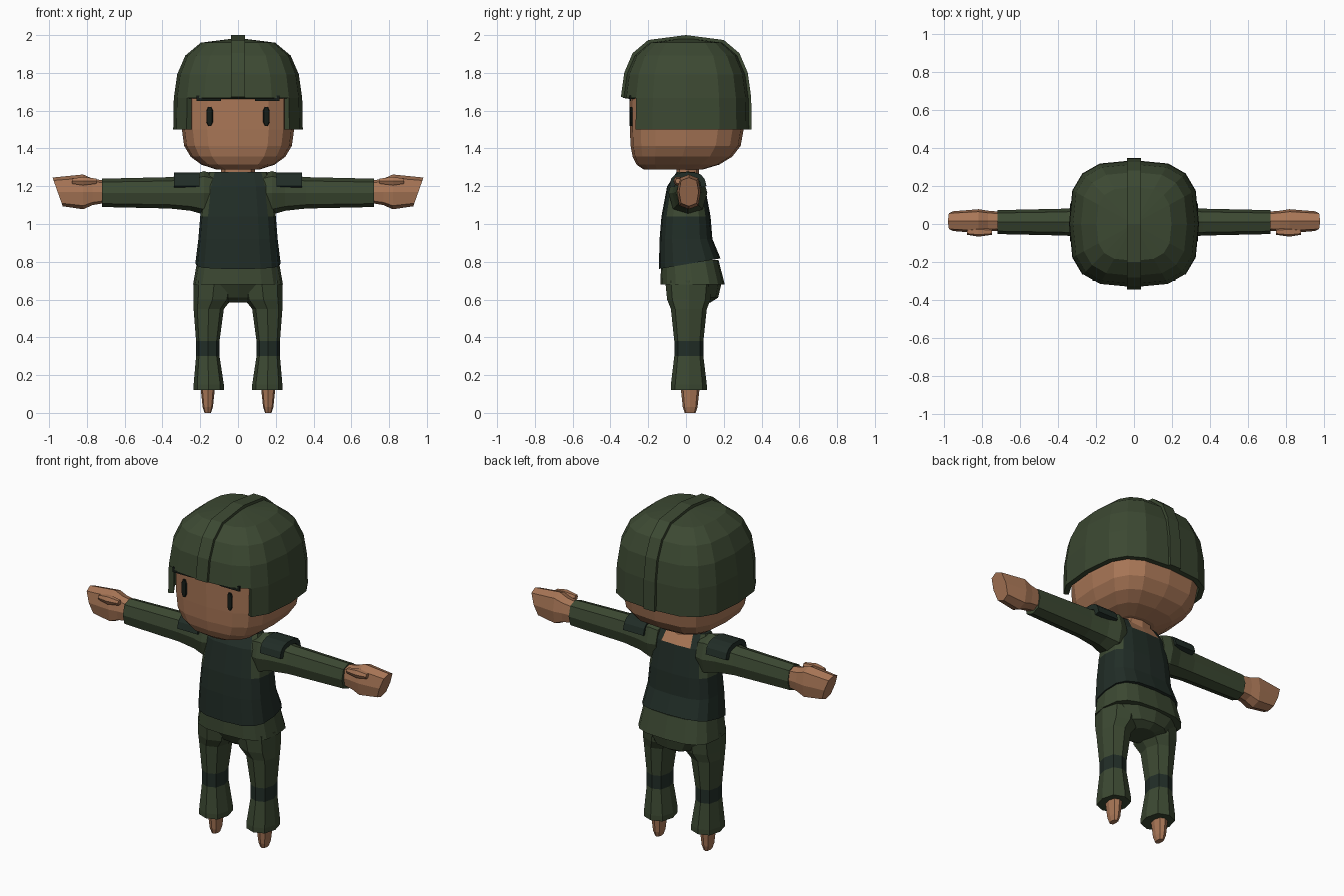
import bpy, bmesh
from math import sin, cos, tau

default_cube = bpy.data.objects.get("Cube")
if default_cube:
    bpy.data.objects.remove(default_cube, do_unlink=True)


def material(name, red, green, blue):
    mat = bpy.data.materials.new(name)
    mat.use_nodes = True
    colour = (red, green, blue, 1)
    mat.diffuse_color = colour
    mat.node_tree.nodes["Principled BSDF"].inputs["Base Color"].default_value = colour
    return mat


GREEN = material("olive green", .045, .066, .032)
DARK = material("dark green", .015, .026, .02)
SKIN = material("skin", .4, .185, .095)
BLACK = material("near black", .008, .012, .009)


def power(value, exponent):
    """Superellipse coordinate for a sine or cosine."""
    return (1 if value >= 0 else -1) * abs(value) ** (2 / exponent)


def finish(name, mesh_data, materials, mirror, thickness):
    mesh = bpy.data.meshes.new(name)
    mesh_data.to_mesh(mesh)
    mesh_data.free()
    for mat in materials:
        mesh.materials.append(mat)
    part = bpy.data.objects.new(name, mesh)
    bpy.context.collection.objects.link(part)
    if thickness:
        solid = part.modifiers.new("thickness", "SOLIDIFY")
        solid.thickness, solid.offset = thickness, -1
    if mirror:
        part.modifiers.new("mirror", "MIRROR")


def loft(name, rings, *materials, along_x=False, sides=8, exponent=2.5, rule=None,
         tilt=None, mirror=False, thickness=0, hollow=False):
    """Join superellipse rings, each (position, radius a, radius b, centre a, centre b)."""
    bm = bmesh.new()
    loops = []
    for index, (position, radius_a, radius_b, centre_a, centre_b) in enumerate(rings):
        loop = []
        for side in range(sides):
            angle = tau * side / sides
            a = power(cos(angle), exponent)
            b = power(sin(angle), exponent)
            along = position + (tilt or {}).get(index, 0) * b
            a = centre_a + radius_a * a
            b = centre_b + radius_b * b
            loop.append(bm.verts.new((along, a, b) if along_x else (a, b, along)))
        loops.append(loop)
    for lower, upper in zip(loops, loops[1:]):
        for side in range(sides):
            after = (side + 1) % sides
            corners = (lower[side], lower[after], upper[after], upper[side])
            centre = (lower[side].co + lower[after].co + upper[after].co + upper[side].co) / 4
            slot = rule(centre) if rule else 0
            if slot is not None:
                bm.faces.new(corners).material_index = slot
    bm.faces.new(loops[-1])
    if not hollow:
        bm.faces.new(loops[0][::-1])
        bmesh.ops.recalc_face_normals(bm, faces=bm.faces)
    bmesh.ops.remove_doubles(bm, verts=bm.verts, dist=.0001)
    finish(name, bm, materials, mirror, thickness)


def strip(name, profile, left, right, thickness, mat, mirror=False):
    """Band that follows a (y, z) profile from front to back."""
    bm = bmesh.new()
    rows = [[bm.verts.new((x, y, z)) for x in (left, right)] for y, z in profile]
    for start, end in zip(rows, rows[1:]):
        bm.faces.new((start[0], start[1], end[1], end[0]))
    finish(name, bm, [mat], mirror, thickness)


def dome(radius, height, steps=5):
    """Helmet meridian as (radius, z), from the rim to the crown."""
    angles = [tau / 4 * (step / steps) ** 1.37 for step in range(steps + 1)]
    return [(radius * power(cos(t), 3.3), 1.5 + height * power(sin(t), 3.3)) for t in angles]


# Helmet shell with the face opening left out, and its crest
loft("helmet", [(z, r, r * .98, 0, 0) for r, z in dome(.343, .485)], GREEN,
     sides=16, exponent=3, thickness=.03, hollow=True,
     rule=lambda c: None if c.y < -.25 and c.z < 1.65 else 0)
crest = dome(.348, .5)
front_half = [(-r, z) for r, z in crest[1:-1]]
strip("helmet_crest", front_half + [(r, z) for r, z in crest[::-1]], -.037, .037, .025, GREEN)

# Head: flat face in front, rounded chin and nape below
head = [(1.72, .295, .3, 0, 0)]
for step in range(5):
    t = tau / 4 * step / 5
    width = power(cos(t), 2.5)
    front, back = .297 * width ** .3, .305 * width ** 1.3
    head.append((1.5 - .22 * power(sin(t), 2.5), .297 * width,
                 (front + back) / 2, 0, (back - front) / 2))
loft("head", head, SKIN, sides=16, exponent=3.2)
loft("eyes", [(1.57 + .05 * s, .032 - .024 * abs(s), .008, .15, -.29)
              for s in (-1, -.6, .6, 1)], BLACK, mirror=True)
strip("eyebrows", [(-.3, 1.65), (-.3, 1.68)], .09, .22, .009, BLACK, mirror=True)
loft("neck", [(z, .09, .06, 0, .01) for z in (1.2, 1.32)], SKIN)


# Vest, with sleeve-coloured armholes and a bare nape
def vest_colour(c):
    if c.z > 1.21 and c.y > 0 and abs(c.x) < .08:
        return 2
    return int(c.z > 1.06 and abs(c.x) > .13)


vest = ((.79, .226, .163), (.92, .21, .14), (1.04, .2, .13), (1.2, .18, .1), (1.275, .155, .05))
loft("vest", [(z, wide, deep, 0, max(0, .92 - z) * .15) for z, wide, deep in vest],
     DARK, GREEN, SKIN, sides=16, exponent=3, rule=vest_colour, tilt={0: .028})

# Shirt hem and trousers
loft("shirt_hem", [(.68, .238, .17, 0, .035), (.81, .215, .152, 0, .02)], GREEN,
     sides=16, exponent=3)
loft("trouser_seat", [(.585, .07, .08, 0, .05), (.61, .14, .12, 0, .05),
                      (.7, .222, .156, 0, .035)], GREEN, sides=12)
legs = ((.12, .08), (.15, .08), (.3, .062), (.38, .062), (.55, .08), (.6, .1), (.7, .11))
loft("trouser_legs", [(z, r, r + .015, min(.16, .235 - r), .015) for z, r in legs],
     GREEN, DARK, mirror=True, rule=lambda c: int(.3 < c.z < .38))
loft("feet", [(z, r, r + .012, .16, .022) for z, r in ((0, .017), (.03, .027), (.15, .04))],
     SKIN, mirror=True)

# Arms and shoulder pads
sleeve = ((.13, .1), (.18, .115), (.25, .095), (.36, .083), (.72, .075))
loft("sleeves", [(x, r - .012, r, .01, 1.165) for x, r in sleeve], GREEN,
     along_x=True, mirror=True)
pad_angles = [tau * step / 32 for step in range(1, 16, 2)]
strip("shoulder_pads", [(.01 - .1 * power(cos(t), 3), 1.165 + .11 * power(sin(t), 3))
                        for t in pad_angles], .205, .338, .03, DARK, mirror=True)

# Hands with slanted knuckles, and thumbs
hand = ((.71, .05, .06), (.77, .055, .07), (.82, .063, .092), (.955, .052, .076))
loft("hands", [(x, deep, high, .015, 1.17) for x, deep, high in hand], SKIN,
     along_x=True, exponent=3, tilt={3: .027}, mirror=True)
loft("thumbs", [(x, r, r, -.042, 1.227) for x, r in ((.75, .015), (.82, .025), (.88, .015))],
     SKIN, along_x=True, sides=6, mirror=True)
